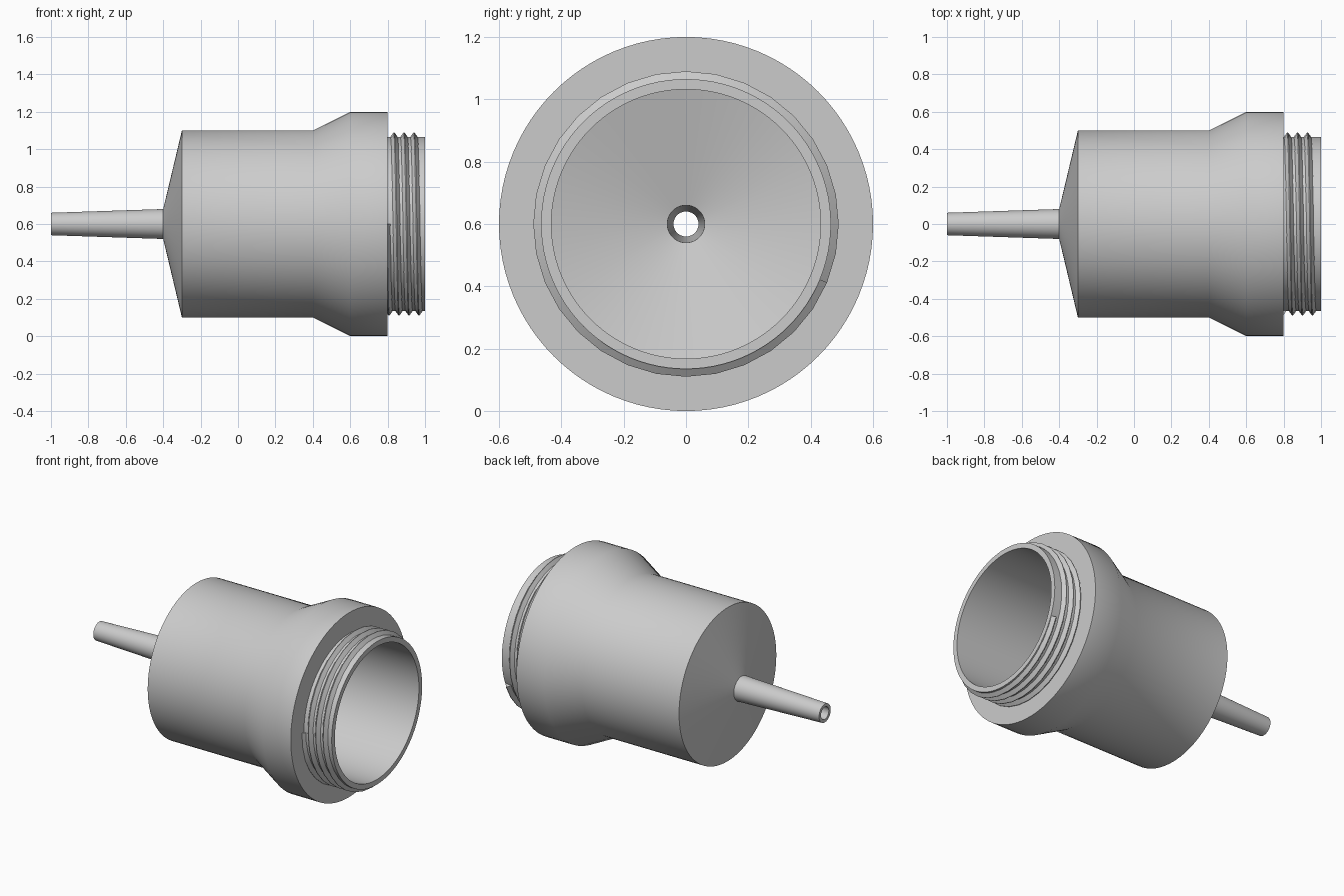
import bpy, bmesh
from math import cos, sin, pi, radians

AXIS_Z = 0.6

old = bpy.data.objects.get("Cube")
if old:
    bpy.data.objects.remove(old, do_unlink=True)

# Plain grey plastic
grey = bpy.data.materials.new("grey_plastic")
grey.use_nodes = True
colour = (0.6, 0.6, 0.6, 1)
grey.diffuse_color = colour
grey.node_tree.nodes["Principled BSDF"].inputs["Base Color"].default_value = colour


def sweep(name, sections, closed):
    """Skin a list of closed cross-sections, either as a ring or with end caps."""
    bm = bmesh.new()
    rings = [[bm.verts.new(p) for p in s] for s in sections]
    n = len(rings[0])
    pairs = list(zip(rings, rings[1:]))
    if closed:
        pairs.append((rings[-1], rings[0]))
    else:
        bm.faces.new(rings[0])
        bm.faces.new(rings[-1])
    for a, b in pairs:
        for i in range(n):
            j = (i + 1) % n
            bm.faces.new((a[i], a[j], b[j], b[i]))
    bmesh.ops.recalc_face_normals(bm, faces=bm.faces)
    mesh = bpy.data.meshes.new(name)
    bm.to_mesh(mesh)
    bm.free()
    mesh.materials.append(grey)
    obj = bpy.data.objects.new(name, mesh)
    obj.location.z = AXIS_Z
    bpy.context.collection.objects.link(obj)
    bpy.ops.object.select_all(action="DESELECT")
    obj.select_set(True)
    bpy.context.view_layer.objects.active = obj
    bpy.ops.object.shade_smooth_by_angle(angle=radians(30))
    return obj


def around(points, angle):
    """Place (x, radius) points in the half plane at an angle about the x axis."""
    return [(x, r * cos(angle), r * sin(angle)) for x, r in points]


# Hollow nozzle body: outer wall from tip to neck, then the bore back to the tip
profile = [
    (-1.0, 0.06), (-0.4, 0.08), (-0.3, 0.5), (0.4, 0.5), (0.6, 0.6),
    (0.8, 0.6), (0.8, 0.465), (1.0, 0.465),
    (1.0, 0.432), (-0.28, 0.432), (-0.38, 0.06), (-1.0, 0.04),
]
SIDES = 96
sweep("nozzle_body",
      [around(profile, 2 * pi * i / SIDES) for i in range(SIDES)], closed=True)

# Helical screw thread, starting inside the flange
PITCH, STEPS = 0.0533, 32
sections = []
for i in range(-STEPS // 2, 3 * STEPS - 1):
    turn = i / STEPS
    x = 0.821 + PITCH * turn
    tooth = [(x - 0.02, 0.455), (x - 0.02, 0.465), (x - 0.002, 0.49),
             (x + 0.002, 0.49), (x + 0.02, 0.465), (x + 0.02, 0.455)]
    sections.append(around(tooth, 2 * pi * turn))
sweep("neck_thread", sections, closed=False)
